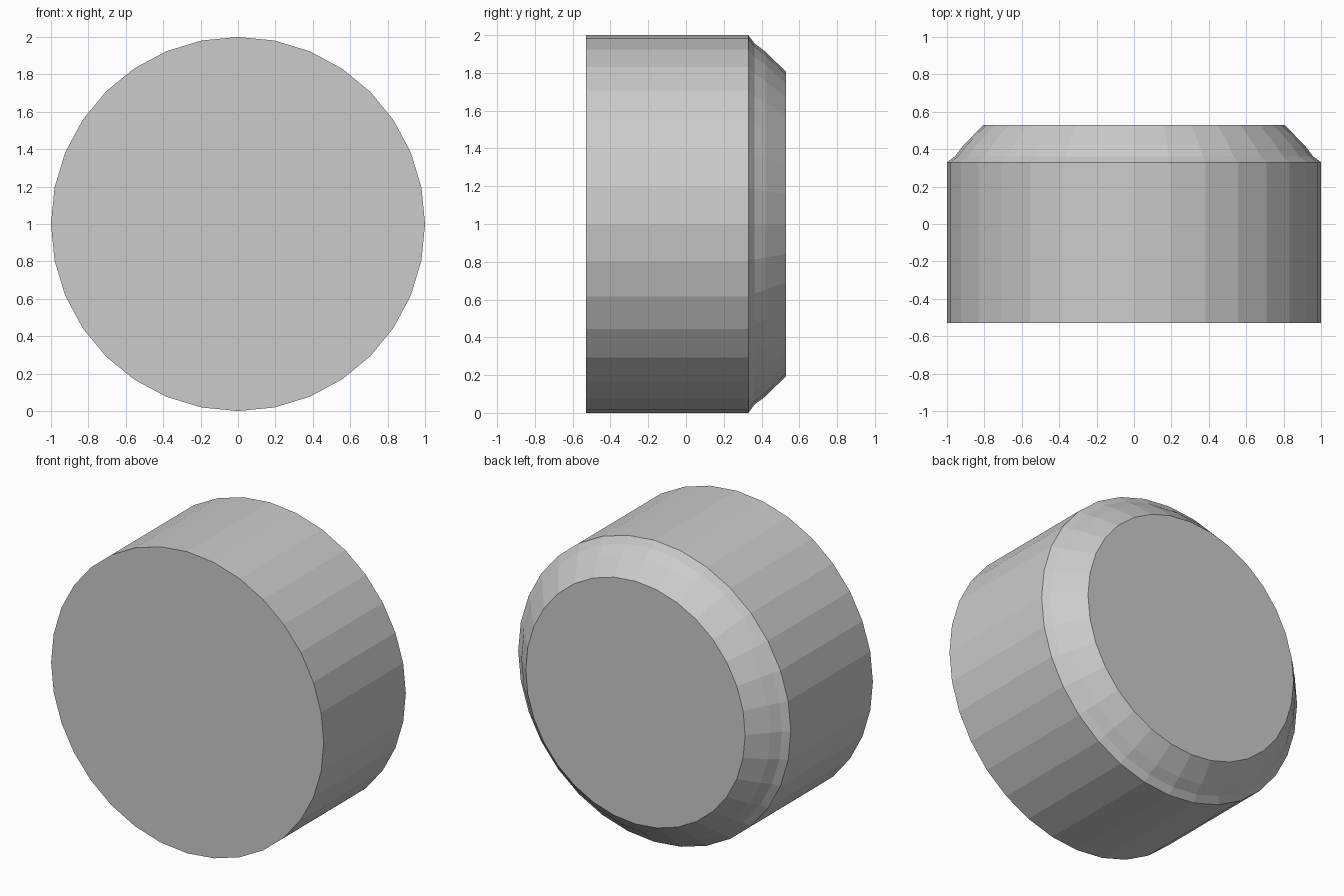
import bpy, bmesh
from math import sin, cos, pi

if "Cube" in bpy.data.objects:
    bpy.data.objects.remove(bpy.data.objects["Cube"])

SIDES = 32
# (radius, y) profile: straight barrel, then a rounded bevel at the back
PROFILE = [(1.0, -0.53), (1.0, 0.33), (0.957, 0.362), (0.913, 0.42), (0.805, 0.53)]

bm = bmesh.new()
rings = [[bm.verts.new((r * sin(2 * pi * i / SIDES), y, 1 + r * cos(2 * pi * i / SIDES)))
          for i in range(SIDES)] for r, y in PROFILE]

# side walls
for a, b in zip(rings, rings[1:]):
    for i in range(SIDES):
        j = (i + 1) % SIDES
        bm.faces.new((a[i], a[j], b[j], b[i]))

# front and back caps
bm.faces.new(rings[0])
bm.faces.new(rings[-1])
bmesh.ops.recalc_face_normals(bm, faces=bm.faces)

mesh = bpy.data.meshes.new("bevelled_drum")
bm.to_mesh(mesh)
bm.free()
bpy.context.collection.objects.link(bpy.data.objects.new("bevelled_drum", mesh))
